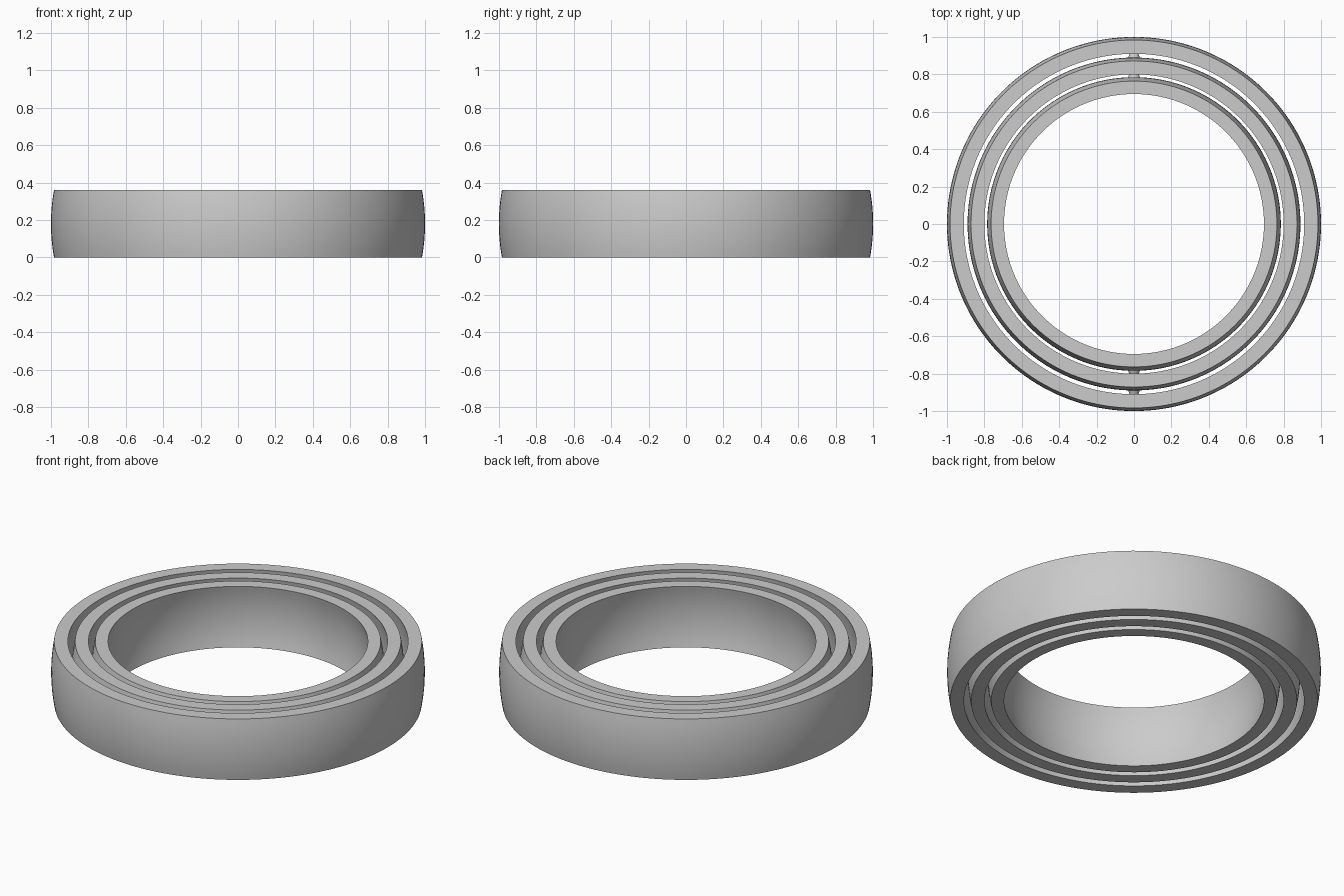
import bpy
import bmesh
import math
from mathutils import Matrix, Vector

cube = bpy.data.objects.get("Cube")
if cube:
    bpy.data.objects.remove(cube, do_unlink=True)

HALF = 0.18      # half the ring height
ARC_STEPS = 12
SEGMENTS = 160

GREY = (0.6, 0.6, 0.6, 1)
grey = bpy.data.materials.new("grey")
grey.use_nodes = True
grey.diffuse_color = GREY
grey.node_tree.nodes["Principled BSDF"].inputs["Base Color"].default_value = GREY


def finish(name, bm):
    bmesh.ops.recalc_face_normals(bm, faces=bm.faces)
    mesh = bpy.data.meshes.new(name)
    bm.to_mesh(mesh)
    bm.free()
    mesh.materials.append(grey)
    obj = bpy.data.objects.new(name, mesh)
    bpy.context.collection.objects.link(obj)
    bpy.ops.object.select_all(action="DESELECT")
    obj.select_set(True)
    bpy.context.view_layer.objects.active = obj
    bpy.ops.object.shade_smooth_by_angle(angle=math.radians(30))
    return obj


def arc(radius):
    """Slice of a sphere's outline between the flat bottom and top."""
    heights = [HALF * (2 * i / ARC_STEPS - 1) for i in range(ARC_STEPS + 1)]
    return [Vector((math.sqrt(radius ** 2 - z ** 2), 0, z + HALF)) for z in heights]


def ring(name, outer, rim):
    """Ring with spherical walls; rim is the inner radius at the flat faces."""
    bm = bmesh.new()
    profile = arc(outer) + arc(math.hypot(rim, HALF))[::-1]
    verts = [bm.verts.new(p) for p in profile]
    edges = [bm.edges.new((verts[i - 1], verts[i])) for i in range(len(verts))]
    bmesh.ops.spin(bm, geom=verts + edges, cent=(0, 0, 0), axis=(0, 0, 1),
                   angle=math.tau, steps=SEGMENTS, use_merge=True)
    bmesh.ops.remove_doubles(bm, verts=bm.verts, dist=1e-5)
    finish(name, bm)


def pivot(name, start, end, side):
    """Tapered pin reaching outward along y from one ring into the next."""
    bm = bmesh.new()
    place = (Matrix.Translation((0, side * (start + end) / 2, HALF))
             @ Matrix.Rotation(-side * math.pi / 2, 4, "X"))
    bmesh.ops.create_cone(bm, cap_ends=True, segments=32, radius1=0.035,
                          radius2=0.012, depth=end - start, matrix=place)
    finish(name, bm)


# Three nested rings
ring("outer_ring", 1.0, 0.91)
ring("middle_ring", 0.89, 0.80)
ring("inner_ring", 0.785, 0.695)

# Pivot pins at front and back
for side, label in ((-1, "front"), (1, "back")):
    pivot(f"{label}_outer_pivot", 0.88, 0.94, side)
    pivot(f"{label}_inner_pivot", 0.775, 0.835, side)
